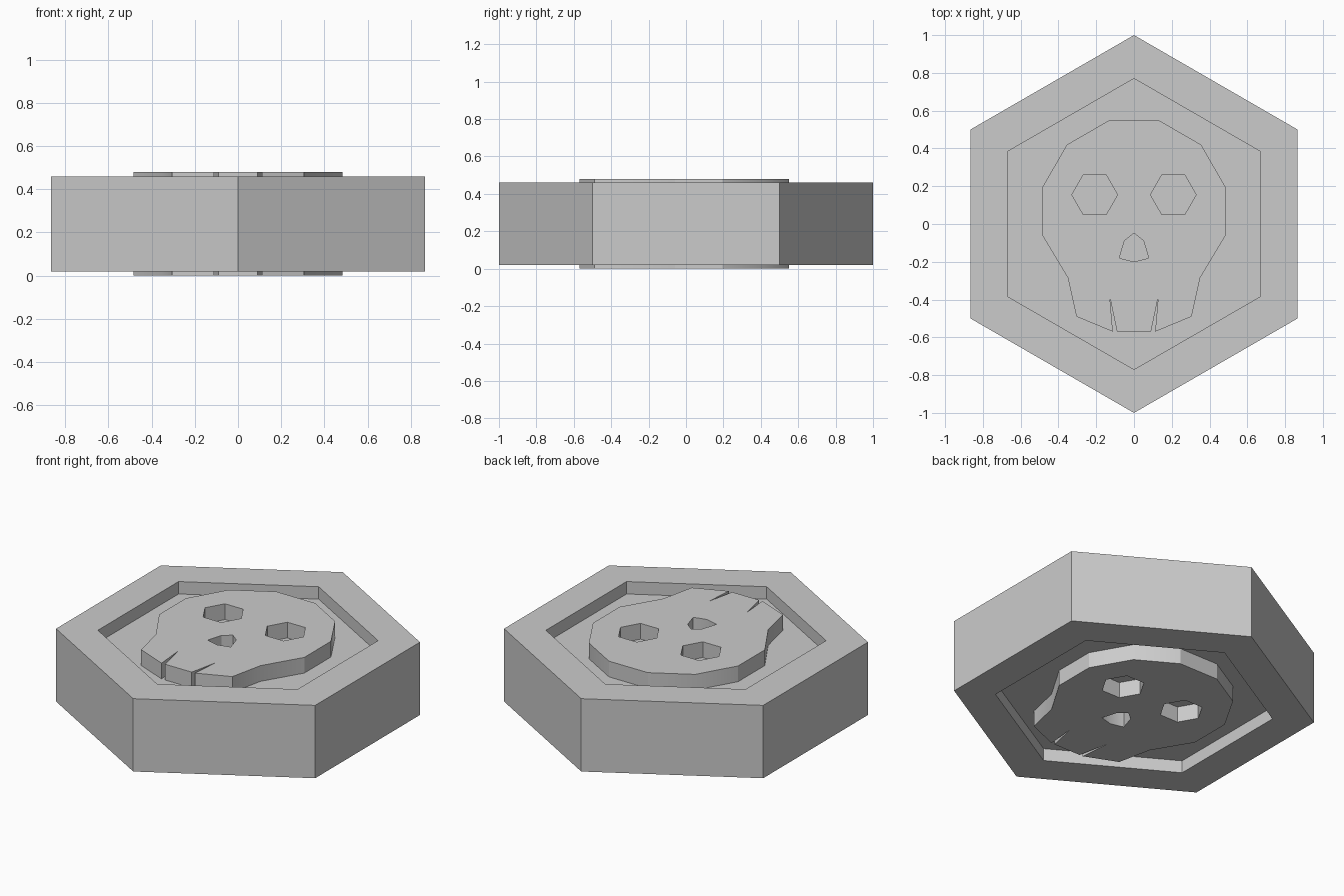
import bpy
import bmesh
from math import sin, cos, radians

cube = bpy.data.objects.get("Cube")
if cube:
    bpy.data.objects.remove(cube, do_unlink=True)

# Single grey material
grey = bpy.data.materials.new("plain_grey")
grey.use_nodes = True
color = (0.6, 0.6, 0.6, 1)
grey.diffuse_color = color
grey.node_tree.nodes["Principled BSDF"].inputs["Base Color"].default_value = color

BOTTOM, TOP = 0.02, 0.46      # token rim heights
RECESS = 0.075                # depth of the hexagonal recess
RAISE = 0.02                  # skull height above the rim


def add_object(name, mesh):
    obj = bpy.data.objects.new(name, mesh)
    bpy.context.collection.objects.link(obj)
    mesh.materials.clear()
    mesh.materials.append(grey)
    return obj


def hexagon(radius, start, cx=0, cy=0):
    return [(cx + radius * cos(radians(start + 60 * i)),
             cy + radius * sin(radians(start + 60 * i))) for i in range(6)]


def mirrored(half):
    """Close a half outline listed from top to bottom on the +x side."""
    return half + [(-x, y) for x, y in reversed(half) if x > 0]


# Hexagonal token: rings stepped from one recess floor round to the other
def build_token():
    bm = bmesh.new()
    profile = [(0.77, BOTTOM + RECESS), (0.77, BOTTOM), (1, BOTTOM),
               (1, TOP), (0.77, TOP), (0.77, TOP - RECESS)]
    rings = [[bm.verts.new((x, y, z)) for x, y in hexagon(r, 90)]
             for r, z in profile]
    for a, b in zip(rings, rings[1:]):
        for i in range(6):
            j = (i + 1) % 6
            bm.faces.new((a[i], a[j], b[j], b[i]))
    bm.faces.new(rings[0])
    bm.faces.new(rings[-1])
    bmesh.ops.recalc_face_normals(bm, faces=bm.faces)
    mesh = bpy.data.meshes.new("hexagon_token")
    bm.to_mesh(mesh)
    bm.free()
    return add_object("hexagon_token", mesh)


# Skull outline with toothed jaw, hexagonal eyes and nose opening
skull = mirrored([(0.13, 0.55), (0.355, 0.42), (0.485, 0.195), (0.485, -0.06),
                  (0.35, -0.285), (0.305, -0.49), (0.112, -0.57),
                  (0.128, -0.388), (0.09, -0.57)])
nose = mirrored([(0, -0.048), (0.05, -0.088), (0.078, -0.18), (0, -0.2)])
eyes = [hexagon(0.121, 0, side * 0.208, 0.155) for side in (-1, 1)]


def build_skull(name, z_low, z_high):
    curve = bpy.data.curves.new(name + "_outline", "CURVE")
    curve.dimensions = "2D"
    curve.fill_mode = "BOTH"
    curve.extrude = (z_high - z_low) / 2
    for loop in [skull, nose] + eyes:
        spline = curve.splines.new("POLY")
        spline.points.add(len(loop) - 1)
        for point, (x, y) in zip(spline.points, loop):
            point.co = (x, y, 0, 1)
        spline.use_cyclic_u = True
    helper = bpy.data.objects.new(name + "_helper", curve)
    bpy.context.collection.objects.link(helper)
    bpy.context.view_layer.update()
    graph = bpy.context.evaluated_depsgraph_get()
    mesh = bpy.data.meshes.new_from_object(helper.evaluated_get(graph))
    bpy.data.objects.remove(helper, do_unlink=True)
    # Weld the caps to the walls
    bm = bmesh.new()
    bm.from_mesh(mesh)
    bmesh.ops.remove_doubles(bm, verts=bm.verts, dist=0.0005)
    bmesh.ops.recalc_face_normals(bm, faces=bm.faces)
    bmesh.ops.translate(bm, verts=bm.verts, vec=(0, 0, (z_low + z_high) / 2))
    bm.to_mesh(mesh)
    bm.free()
    mesh.name = name
    obj = add_object(name, mesh)
    bpy.ops.object.select_all(action="DESELECT")
    obj.select_set(True)
    bpy.context.view_layer.objects.active = obj
    bpy.ops.object.shade_smooth_by_angle(angle=radians(30))
    return obj


build_token()
SINK = 0.005                  # skulls sit slightly into the recess floors
build_skull("top_skull", TOP - RECESS - SINK, TOP + RAISE)
build_skull("bottom_skull", BOTTOM - RAISE, BOTTOM + RECESS + SINK)
